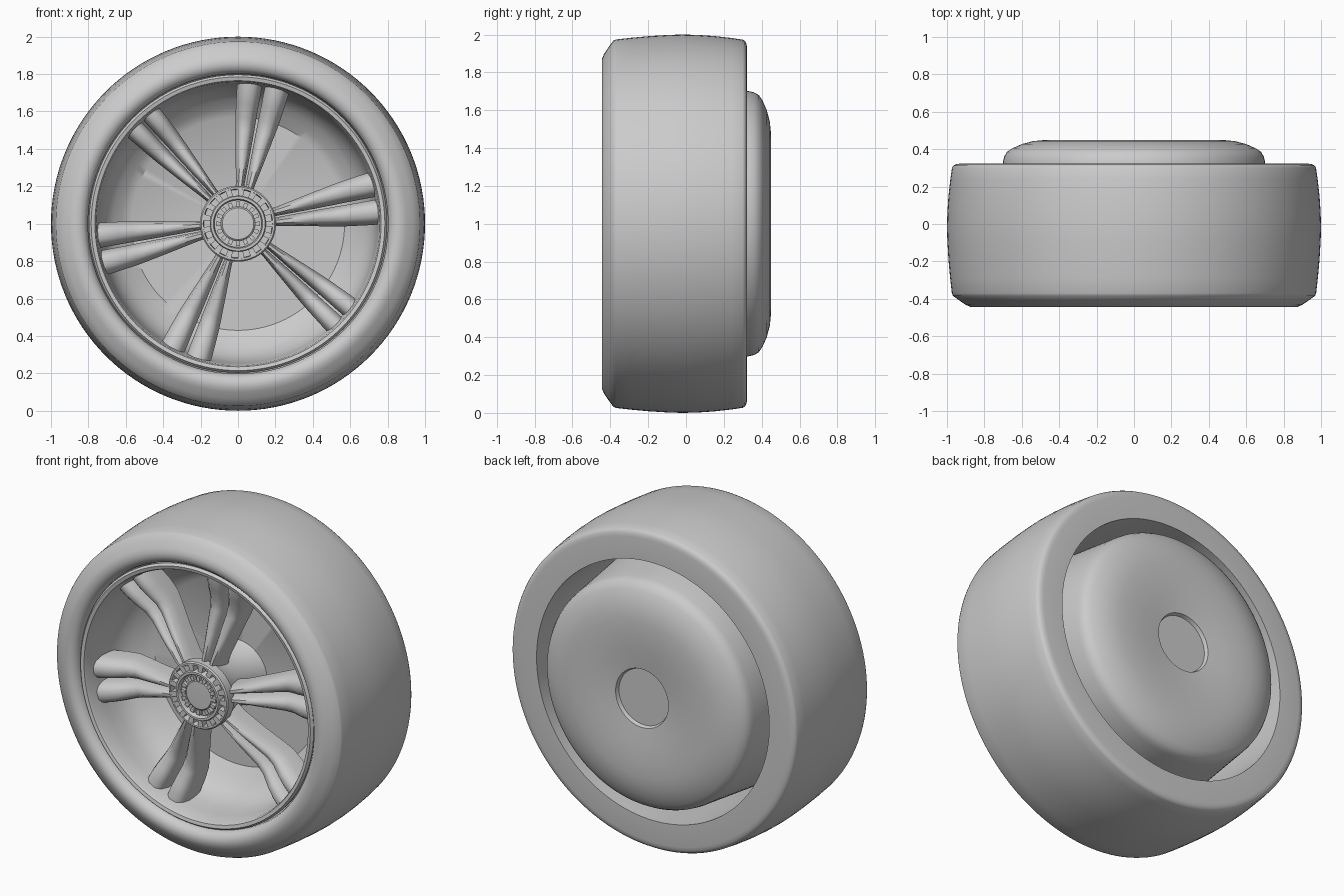
import bpy, bmesh, math
from math import sin, cos, pi, radians

CZ = 1.0  # axle height


def finish(name, bm, angle=35):
    bmesh.ops.recalc_face_normals(bm, faces=bm.faces)
    me = bpy.data.meshes.new(name)
    bm.to_mesh(me)
    bm.free()
    ob = bpy.data.objects.new(name, me)
    bpy.context.collection.objects.link(ob)
    bpy.ops.object.select_all(action='DESELECT')
    ob.select_set(True)
    bpy.context.view_layer.objects.active = ob
    bpy.ops.object.shade_smooth_by_angle(angle=radians(angle))
    return ob


def lathe(name, profile, seg=96, angle=35):
    """Closed (radius, y) profile spun around the axle."""
    bm = bmesh.new()
    vs = [bm.verts.new((r, y, CZ)) for r, y in profile]
    es = [bm.edges.new((vs[i], vs[(i + 1) % len(vs)])) for i in range(len(vs))]
    bmesh.ops.spin(bm, geom=vs + es, cent=(0, 0, CZ), axis=(0, 1, 0),
                   angle=2 * pi, steps=seg, use_merge=True)
    bmesh.ops.remove_doubles(bm, verts=bm.verts, dist=1e-5)
    bmesh.ops.dissolve_degenerate(bm, edges=bm.edges, dist=1e-6)
    return finish(name, bm, angle)


def polar(a, r, t, y):
    """Point at radius r along angle a, shifted sideways by t."""
    return (r * cos(a) - t * sin(a), y, CZ + r * sin(a) + t * cos(a))


def loft(bm, rings):
    rows = [[bm.verts.new(p) for p in ring] for ring in rings]
    n = len(rows[0])
    for a, b in zip(rows, rows[1:]):
        for i in range(n):
            j = (i + 1) % n
            bm.faces.new((a[i], a[j], b[j], b[i]))
    bm.faces.new(rows[0])
    bm.faces.new(rows[-1][::-1])


def radial_blocks(name, count, r0, r1, w0, w1, y0, y1):
    bm = bmesh.new()
    for k in range(count):
        a = 2 * pi * k / count
        loft(bm, [[polar(a, r, s * w / 2, y) for s, y in
                   ((-1, y0), (1, y0), (1, y1), (-1, y1))]
                  for r, w in ((r0, w0), (r1, w1))])
    return finish(name, bm)


# tyre
lathe("tyre", [
    (0.802, -0.39), (0.808, -0.415), (0.825, -0.435), (0.85, -0.444), (0.875, -0.443),
    (0.90, -0.432), (0.935, -0.408), (0.968, -0.384), (0.974, -0.37), (0.983, -0.29),
    (0.992, -0.19), (0.998, -0.09), (1.0, -0.02), (0.998, 0.06), (0.992, 0.15),
    (0.982, 0.24), (0.973, 0.30), (0.966, 0.312), (0.95, 0.32), (0.93, 0.323),
    (0.795, 0.323), (0.795, 0.20), (0.80, 0.0)], 128, 60)

# rim barrel, closed by a front plate and a rounded rear drum
lathe("rim_and_drum", [
    (0.0, 0.0), (0.57, 0.0), (0.62, -0.035), (0.665, -0.07), (0.70, -0.11),
    (0.725, -0.16), (0.74, -0.22), (0.747, -0.30), (0.758, -0.395), (0.765, -0.41),
    (0.785, -0.415), (0.797, -0.40), (0.793, -0.36), (0.775, -0.32), (0.765, -0.2),
    (0.74, 0.0), (0.71, 0.25), (0.70, 0.335), (0.694, 0.36), (0.68, 0.385),
    (0.65, 0.405), (0.60, 0.427), (0.54, 0.443), (0.48, 0.449), (0.40, 0.45),
    (0.30, 0.444), (0.18, 0.43), (0.172, 0.408), (0.0, 0.408)], 128)

# spokes: six pairs, (pair angle, sideways spread)
stations = [  # radius, sideways offset, half width, front y, back y
    (0.14, 0.022, 0.020, -0.355, -0.20),
    (0.22, 0.028, 0.024, -0.355, -0.20),
    (0.36, 0.042, 0.038, -0.325, -0.18),
    (0.50, 0.056, 0.051, -0.29, -0.15),
    (0.56, 0.062, 0.056, -0.29, -0.14),
    (0.64, 0.068, 0.061, -0.32, -0.15),
    (0.70, 0.072, 0.065, -0.335, -0.17),
    (0.75, 0.075, 0.067, -0.34, -0.18)]
bm = bmesh.new()
for deg, k in ((10.5, 1), (79.5, 1), (133, 0.82), (190.5, 1), (248, 1), (318.5, 0.82)):
    a = radians(deg)
    for side in (-1, 1):
        rings = []
        for r, off, w, yf, yb in stations:
            section = ((-1, yb), (-1, yf + 0.07), (-0.75, yf + 0.022), (-0.35, yf),
                       (0.35, yf), (0.75, yf + 0.022), (1, yf + 0.07), (1, yb))
            rings.append([polar(a, r, k * (side * off + u * w), y) for u, y in section])
        loft(bm, rings)
finish("spokes", bm, 58)

# hub body with flared foot
lathe("hub", [(0.0, 0.02), (0.21, 0.02), (0.19, -0.02), (0.17, -0.10), (0.165, -0.22),
              (0.19, -0.31), (0.20, -0.34), (0.195, -0.355), (0.0, -0.355)], 64)

# hub ring with rectangular windows
lathe("hub_outer_ring", [(0.203, -0.33), (0.203, -0.385), (0.196, -0.393),
                         (0.186, -0.393), (0.182, -0.38), (0.182, -0.33)], 64)
lathe("hub_middle_ring", [(0.15, -0.33), (0.15, -0.392), (0.145, -0.4),
                          (0.132, -0.4), (0.126, -0.39), (0.126, -0.33)], 64)
radial_blocks("hub_ring_bars", 17, 0.145, 0.19, 0.026, 0.034, -0.34, -0.392)

# centre cap with small knobs
lathe("cap_base", [(0.0, -0.34), (0.128, -0.34), (0.128, -0.368), (0.0, -0.368)], 64)
radial_blocks("cap_knobs", 16, 0.09, 0.118, 0.018, 0.024, -0.36, -0.39)
lathe("centre_cap", [(0.0, -0.36), (0.092, -0.36), (0.092, -0.378),
                     (0.084, -0.384), (0.0, -0.386)], 48)
